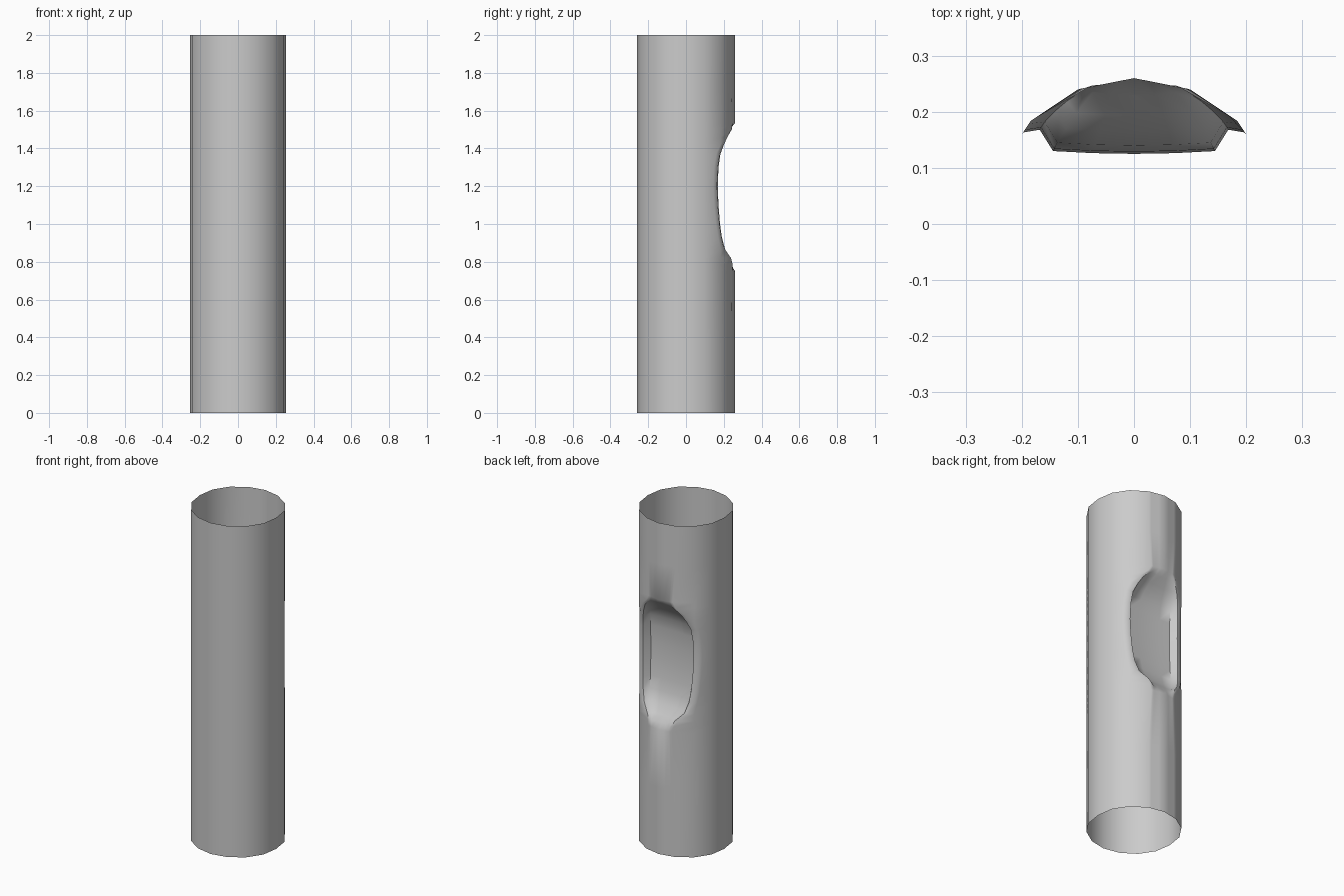
import bpy, bmesh
from math import sin, cos, acos, radians, floor

if "Cube" in bpy.data.objects:
    bpy.data.objects.remove(bpy.data.objects["Cube"])

R, STEP = 0.26, radians(22.5)


def corner(k):
    # corner k of the 16-sided tube, counted from the back (+y)
    r = 0.255 if k % 16 in (4, 12) else R
    return r * sin(k * STEP), r * cos(k * STEP)


def on_tube(a):
    # point on the flat-sided outline at angle a
    k = floor(a / STEP + 1e-6)
    t = a / STEP - k
    p, q = corner(k), corner(k + 1)
    return p[0] + (q[0] - p[0]) * t, p[1] + (q[1] - p[1]) * t


# height, y of the hollow's rim, y of the hollow's floor (None = no hollow)
rows = [(0, .24, None), (.4, .24, None), (.75, .245, None), (.785, .243, .236),
        (.82, .234, .213), (.865, .203, .175), (.93, .186, .152), (1.0, .176, .138),
        (1.1, .168, .128), (1.2, .164, .125), (1.3, .168, .129), (1.37, .178, .14),
        (1.42, .197, .165), (1.46, .215, .193), (1.5, .238, .23),
        (1.535, .245, None), (1.75, .24, None), (2, .24, None)]


def half_row(rim, bottom):
    # right half outline from the back centre to the front centre
    phi = acos(rim / 0.258)
    pts = []
    for u in (0, .37, .73, .85):
        x, y = on_tube(u * phi)
        if bottom is not None:
            x = u * on_tube(phi)[0]
            y = rim + .004 if u == .85 else bottom + .005 * (u / .73) ** 2
        pts.append((x, y))
    pts.append(on_tube(phi))
    pts.append(on_tube(max(2 * STEP, phi + radians(5))))
    pts += [corner(k) for k in range(3, 9)]
    return pts


# open tube with the hollow in its back
bm = bmesh.new()
rings = []
for z, rim, bottom in rows:
    half = half_row(rim, bottom)
    ring = half + [(-x, y) for x, y in half[-2:0:-1]]
    rings.append([bm.verts.new((x, y, z)) for x, y in ring])
n = len(rings[0])
for lo, hi in zip(rings, rings[1:]):
    for i in range(n):
        j = (i + 1) % n
        bm.faces.new((lo[j], lo[i], hi[i], hi[j]))
bmesh.ops.recalc_face_normals(bm, faces=bm.faces)
# make sure the faces look outwards
bm.faces.ensure_lookup_table()
front = min(bm.faces, key=lambda f: f.calc_center_median().y)
if front.normal.y > 0:
    bmesh.ops.reverse_faces(bm, faces=bm.faces)

mesh = bpy.data.meshes.new("hollowed_tube")
bm.to_mesh(mesh)
bm.free()
tube = bpy.data.objects.new("hollowed_tube", mesh)
bpy.context.collection.objects.link(tube)
bpy.context.view_layer.objects.active = tube
tube.select_set(True)
bpy.ops.object.shade_smooth_by_angle(angle=radians(50))
